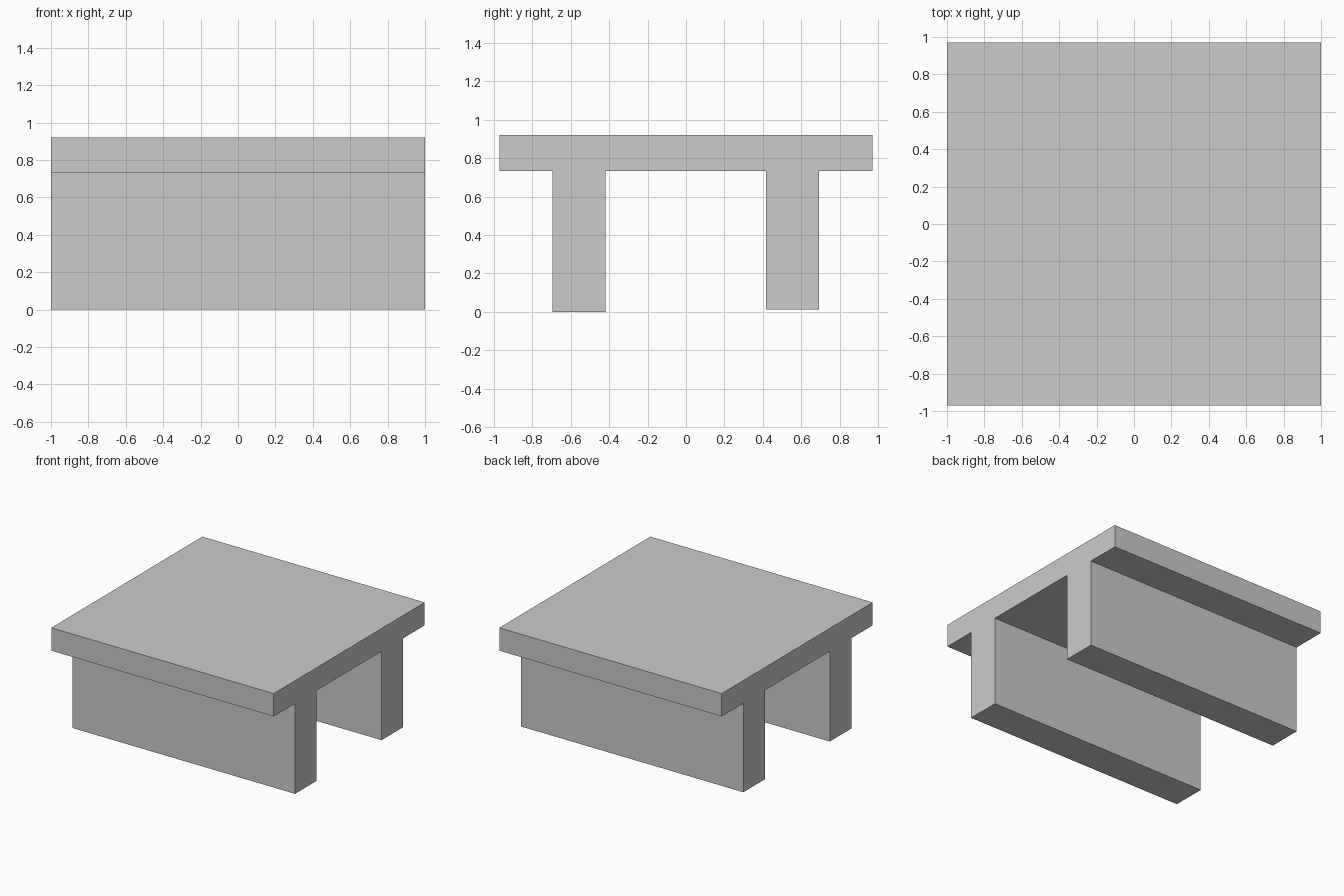
import bpy
import bmesh

if "Cube" in bpy.data.objects:
    bpy.data.objects.remove(bpy.data.objects["Cube"])

LENGTH = 2.0
HALF_DEPTH = 0.97
TOP, UNDERSIDE = 0.92, 0.734


def extrude_along_x(name, profile, length):
    """Extrude a closed (y, z) outline along x, centred on x = 0."""
    bm = bmesh.new()
    face = bm.faces.new([bm.verts.new((-length / 2, y, z)) for y, z in profile])
    result = bmesh.ops.extrude_face_region(bm, geom=[face])
    moved = [v for v in result["geom"] if isinstance(v, bmesh.types.BMVert)]
    bmesh.ops.translate(bm, verts=moved, vec=(length, 0, 0))
    bmesh.ops.recalc_face_normals(bm, faces=bm.faces)
    mesh = bpy.data.meshes.new(name)
    bm.to_mesh(mesh)
    bm.free()
    obj = bpy.data.objects.new(name, mesh)
    bpy.context.collection.objects.link(obj)
    return obj


# Legs as (front y, back y, foot height); the back one is slightly shorter
legs = [(-0.695, -0.419, 0.0), (0.416, 0.692, 0.012)]

# One continuous cross-section: flat deck with two legs below
outline = [(HALF_DEPTH, TOP), (-HALF_DEPTH, TOP), (-HALF_DEPTH, UNDERSIDE)]
for y0, y1, foot in legs:
    outline += [(y0, UNDERSIDE), (y0, foot), (y1, foot), (y1, UNDERSIDE)]
outline.append((HALF_DEPTH, UNDERSIDE))

extrude_along_x("deck_with_two_legs", outline, LENGTH)
